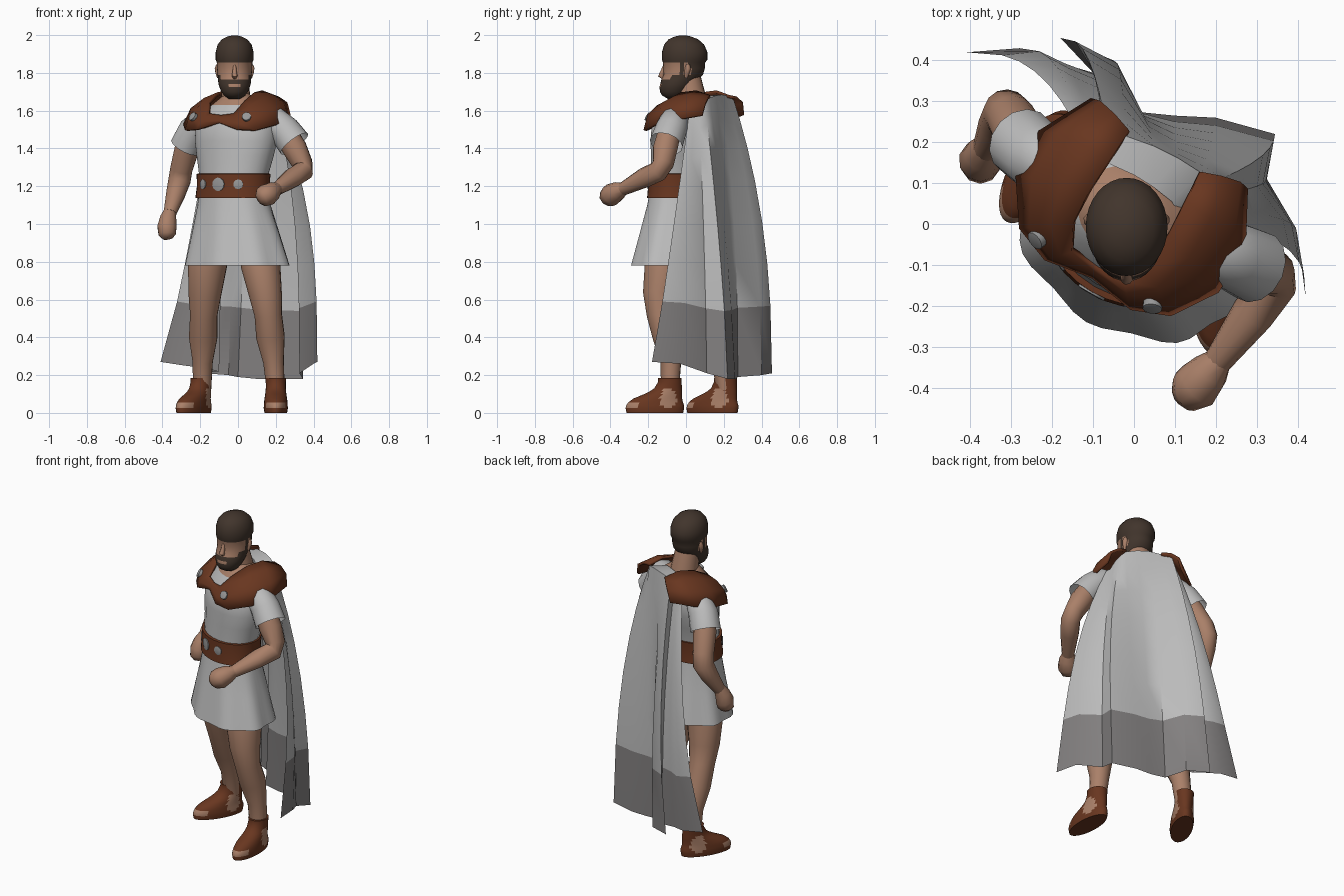
import bpy, bmesh, math
from mathutils import Vector

TURN = math.radians(-30)          # the trunk is twisted against the head


def material(name, rgb):
    m = bpy.data.materials.new(name)
    m.diffuse_color = (*rgb, 1)
    return m


SKIN = material("skin", (0.40, 0.215, 0.14))
LEATHER = material("brown leather", (0.14, 0.037, 0.014))
HAIR = material("dark hair", (0.053, 0.035, 0.025))
CLOTH = material("pale grey cloth", (0.50, 0.50, 0.50))
BORDER = material("dark grey border", (0.225, 0.215, 0.215))
METAL = material("grey metal", (0.31, 0.31, 0.31))


def turn(a, b, rot):
    return (a * math.cos(rot) - b * math.sin(rot), a * math.sin(rot) + b * math.cos(rot))


def finish(name, verts, faces, mats, idx=None, angle=50):
    me = bpy.data.meshes.new(name)
    me.from_pydata(verts, [], faces)
    for m in mats:
        me.materials.append(m)
    for i, p in enumerate(me.polygons):
        p.material_index = idx[i] if idx else 0
    ob = bpy.data.objects.new(name, me)
    bpy.context.collection.objects.link(ob)
    bm = bmesh.new()
    bm.from_mesh(me)
    bmesh.ops.recalc_face_normals(bm, faces=bm.faces)
    bm.to_mesh(me)
    bm.free()
    bpy.ops.object.select_all(action='DESELECT')
    bpy.context.view_layer.objects.active = ob
    ob.select_set(True)
    bpy.ops.object.shade_smooth_by_angle(angle=math.radians(angle))
    return ob


def ring_faces(rows, n, caps):
    f = [(r*n + i, r*n + (i+1) % n, (r+1)*n + (i+1) % n, (r+1)*n + i)
         for r in range(rows - 1) for i in range(n)]
    if caps:
        f += [tuple(reversed(range(n))), tuple(range((rows-1)*n, rows*n))]
    return f


# stacked horizontal ovals: rings of (a, b, z, radius a, radius b) in a turned frame
def loft(name, origin, rot, rings, mats, n=24, rule=None, caps=True, pleat=None):
    local = []
    for r, (a, b, z, ra, rb) in enumerate(rings):
        for i in range(n):
            t = 2 * math.pi * i / n
            k = 1 + (pleat[r] * math.cos(t * 8) if pleat else 0)
            local.append(Vector((a + ra*k*math.cos(t), b + rb*k*math.sin(t), z)))
    faces = ring_faces(len(rings), n, caps)
    idx = None
    if rule:
        idx = [rule(sum((local[i] for i in f), Vector()) / len(f)) for f in faces]
    verts = []
    for v in local:
        x, y = turn(v.x, v.y, rot)
        verts.append((x + origin[0], y + origin[1], v.z))
    return finish(name, verts, faces, mats, idx)


# tube along a path of (x, y, z, radius)
def limb(name, pts, mat, n=14, caps=True):
    P = [Vector(p[:3]) for p in pts]
    verts = []
    for i, p in enumerate(P):
        d = (P[min(i+1, len(P)-1)] - P[max(i-1, 0)]).normalized()
        u = d.cross(Vector((0.3, 1, 0.1))).normalized()
        w = d.cross(u)
        for k in range(n):
            t = 2 * math.pi * k / n
            verts.append(p + pts[i][3] * (u * math.cos(t) + w * math.sin(t)))
    return finish(name, verts, ring_faces(len(P), n, caps), [mat])


def disc(name, pos, normal, r):
    n = Vector(normal).normalized()
    p = Vector(pos)
    limb(name, [(*(p - n*0.02), r), (*(p + n*0.003), r), (*(p + n*0.005), r*0.7)], METAL, 12)


# trunk, skirt and belt
WAIST = (-0.025, -0.03)
loft("tunic_top", WAIST, TURN, [
    (0, 0, 1.16, .19, .145), (0, .005, 1.26, .195, .148), (0, .02, 1.36, .22, .155),
    (0, .03, 1.44, .235, .165), (0, .04, 1.52, .235, .168), (0, .05, 1.585, .21, .14),
    (0, .055, 1.63, .15, .115), (0, .05, 1.665, .1, .085), (0, .04, 1.69, .06, .06)],
    [CLOTH, SKIN], rule=lambda c: int(c.z > 1.635))
loft("tunic_skirt", (-0.025, -0.03), TURN, [
    (0, 0, 1.18, .192, .147), (.005, 0, 1.1, .205, .16), (.015, 0, .95, .25, .188),
    (.025, 0, .78, .298, .22)], [CLOTH], n=48, caps=False, pleat=[0, .005, .02, .035])
loft("belt", WAIST, TURN, [
    (0, 0, 1.135, .19, .14), (0, 0, 1.138, .212, .163), (0, 0, 1.2, .203, .158),
    (0, .003, 1.265, .206, .16), (0, .003, 1.268, .19, .14)], [LEATHER], n=32)
for i, (t, r) in enumerate([(-122, .026), (-90, .036), (-58, .026)]):
    t = math.radians(t)
    x, y = turn(.203 * math.cos(t), .158 * math.sin(t), TURN)
    nx, ny = turn(math.cos(t) * .158, math.sin(t) * .203, TURN)
    disc("belt_disc_%d" % i, (WAIST[0] + x, WAIST[1] + y, 1.21), (nx, ny, 0), r)

# shoulder collar: inner, middle and outer edge, mirrored over the chest
YOKE = (-0.01, 0.03)
inner = [(0, -.155, 1.572), (.075, -.15, 1.58), (.105, -.09, 1.645), (.11, 0, 1.69), (.105, .09, 1.70), (.10, .17, 1.675)]
outer = [(0, -.18, 1.535), (.12, -.20, 1.50), (.21, -.165, 1.495), (.28, -.06, 1.525), (.285, .06, 1.55), (.215, .19, 1.575)]
inner = [(-a, b, z) for a, b, z in inner[:0:-1]] + inner
outer = [(-a, b, z) for a, b, z in outer[:0:-1]] + outer
verts = []
for p, q in zip(inner, outer):
    bulge = min(1, (abs(q[0]) / .2) ** 2)
    for s, lift in ((0, 0), (.35, .028), (.7, .034), (1, 0)):
        v = Vector(p).lerp(Vector(q), s)
        k = 1 + lift * 2 * bulge
        x, y = turn(v.x * k, v.y * k, TURN)
        verts.append((x + YOKE[0], y + YOKE[1], v.z + lift * bulge))
cf = [(c*4 + r, c*4 + r + 1, c*4 + r + 5, c*4 + r + 4) for c in range(len(inner) - 1) for r in range(3)]
collar = finish("shoulder_collar", verts, cf, [LEATHER])
sol = collar.modifiers.new("thickness", 'SOLIDIFY')
sol.thickness, sol.offset = 0.016, 0
for s in (-1, 1):
    x, y = turn(s * .165, -.176, TURN)
    nx, ny = turn(s * .35, -.8, TURN)
    disc("collar_disc", (x + YOKE[0], y + YOKE[1], 1.57), (nx, ny, .5), .024)

# sleeves and arms
limb("sleeve_back", [(-.13, .10, 1.54, .06), (-.19, .135, 1.535, .08), (-.235, .165, 1.49, .085),
                     (-.275, .20, 1.41, .087)], CLOTH, caps=False)
limb("sleeve_front", [(.12, -.03, 1.55, .06), (.19, -.06, 1.545, .08), (.245, -.08, 1.495, .085),
                      (.298, -.105, 1.425, .09)], CLOTH, caps=False)
limb("arm_back", [(-.225, .155, 1.52, .06), (-.27, .20, 1.4, .066), (-.30, .258, 1.29, .06),
                  (-.31, .27, 1.23, .06), (-.33, .24, 1.16, .052), (-.36, .185, 1.06, .035)], SKIN)
limb("hand_back", [(-.36, .19, 1.07, .032), (-.37, .17, 1.03, .045), (-.376, .155, .985, .053),
                   (-.375, .145, .945, .048), (-.372, .14, .922, .025)], SKIN, 10)
limb("arm_front", [(.23, -.08, 1.52, .06), (.30, -.11, 1.4, .066), (.34, -.12, 1.32, .056),
                   (.345, -.145, 1.28, .055), (.29, -.22, 1.245, .053), (.205, -.335, 1.185, .035)], SKIN)
limb("hand_front", [(.21, -.33, 1.19, .032), (.185, -.36, 1.175, .05), (.155, -.395, 1.155, .06),
                    (.125, -.41, 1.14, .052), (.108, -.415, 1.13, .028)], SKIN, 10)

# legs
limb("leg_front", [(.10, -.07, .98, .10), (.12, -.115, .78, .105), (.145, -.14, .63, .088),
                   (.16, -.135, .52, .073), (.172, -.1, .4, .076), (.188, -.08, .27, .055),
                   (.2, -.085, .12, .048)], SKIN, 16)
limb("leg_back", [(-.12, .02, .98, .10), (-.162, .045, .78, .104), (-.175, .07, .63, .088),
                  (-.181, .1, .52, .073), (-.184, .15, .4, .076), (-.187, .19, .27, .054),
                  (-.19, .21, .12, .048)], SKIN, 16)


# laced boots with bare toes and open sides
def boot_rule(c):
    toes = c.y < -.085 and .028 < c.z < .05
    side = ((c.y - .07) / .045) ** 2 + ((c.z - .075) / .056) ** 2 < 1
    return int(toes or side)


for name, centre, rot in (("boot_front", (.2, -.165), 0), ("boot_back", (-.235, .14), TURN)):
    loft(name, centre, rot, [
        (0, 0, 0, .06, .15), (0, 0, .025, .064, .155), (0, .002, .04, .063, .153),
        (0, .004, .055, .062, .145), (0, .015, .075, .06, .13), (0, .045, .1, .056, .1),
        (0, .06, .115, .054, .085), (0, .07, .13, .053, .073),
        (0, .08, .165, .053, .062), (0, .08, .185, .055, .062)],
        [LEATHER, SKIN], n=40, rule=boot_rule)


# head, with hair and beard coloured by position
def head_rule(c):
    if abs(c.x) < .033 and c.y < -.09 and 1.722 < c.z < 1.742:
        return 0
    if c.z > 1.855 or (c.y > .02 and c.z > 1.755):
        return 1
    if c.y < .03 and (c.z < 1.76 or (c.y > -.075 and c.z < 1.78) or (-.03 < c.y < -.01)):
        return 1
    return 0


loft("head", (-.018, 0), 0, [
    (0, -.065, 1.662, .03, .03), (0, -.068, 1.68, .056, .058), (0, -.062, 1.7, .07, .076),
    (0, -.052, 1.724, .08, .088), (0, -.045, 1.74, .085, .092), (0, -.032, 1.765, .088, .098),
    (0, -.014, 1.79, .09, .104), (0, -.01, 1.825, .093, .11), (0, -.01, 1.855, .094, .112),
    (0, -.007, 1.87, .1, .12), (0, -.007, 1.91, .1, .12), (0, -.01, 1.95, .09, .106),
    (0, -.014, 1.978, .067, .078), (0, -.016, 1.993, .036, .042), (0, -.016, 1.999, .01, .012)],
    [SKIN, HAIR], n=32, rule=head_rule)
limb("nose", [(-.018, -.112, 1.845, .007), (-.018, -.125, 1.805, .012), (-.018, -.133, 1.785, .016),
              (-.018, -.118, 1.772, .01)], SKIN, 8)
for s in (-1, 1):
    limb("ear", [(-.018 + s*.086, .0, 1.775, .008), (-.018 + s*.088, .004, 1.8, .014),
                 (-.018 + s*.089, .01, 1.825, .017), (-.018 + s*.088, .01, 1.845, .01)], SKIN, 8)
limb("neck", [(-.005, .04, 1.58, .085), (-.01, .03, 1.66, .078), (-.018, .01, 1.77, .07)], SKIN, 16)

# cape: top points under the collar and hem points with their heights
top = [(.215, .015), (.21, .04), (.20, .07), (.185, .10), (.165, .125), (.11, .16), (.05, .19),
       (-.02, .215), (-.07, .25), (-.08, .225), (-.11, .235), (-.13, .24), (-.14, .235)]
hem = [(.42, -.18, .27), (.40, -.03, .26), (.325, .11, .21), (.345, .22, .18), (.2, .26, .18),
       (.1, .265, .18), (0, .275, .19), (-.05, .4, .2), (-.18, .455, .21), (-.1, .37, .22),
       (-.2, .4, .24), (-.28, .43, .25), (-.41, .42, .27)]
steps = [None, 0, .08, .18, .3, .45, .6, .755, 1]
verts = []
for t in steps:
    for i, ((ax, ay), (hx, hy, hz)) in enumerate(zip(top, hem)):
        az = 1.685 - .11 * min(1, abs(i - 6) / 5) ** 2
        if t is None:                      # yoke row reaching forward to the neck
            verts.append((ax * .8 - .04, ay - .07, az - .005))
            continue
        px, py = (2.8, 1.4) if hx > .05 else (.8, 2.3)
        py = .9 if i < 2 else py
        verts.append((ax + (hx - ax) * (1 - (1 - t)**px), ay + (hy - ay) * (1 - (1 - t)**py),
                      az + (hz - az) * t))
n = len(top)
cf = [(r*n + c, r*n + c + 1, (r+1)*n + c + 1, (r+1)*n + c) for r in range(len(steps) - 1) for c in range(n - 1)]
finish("cape", verts, cf, [CLOTH, BORDER],
       [int(i // (n - 1) == len(steps) - 2) for i in range(len(cf))], angle=40)
